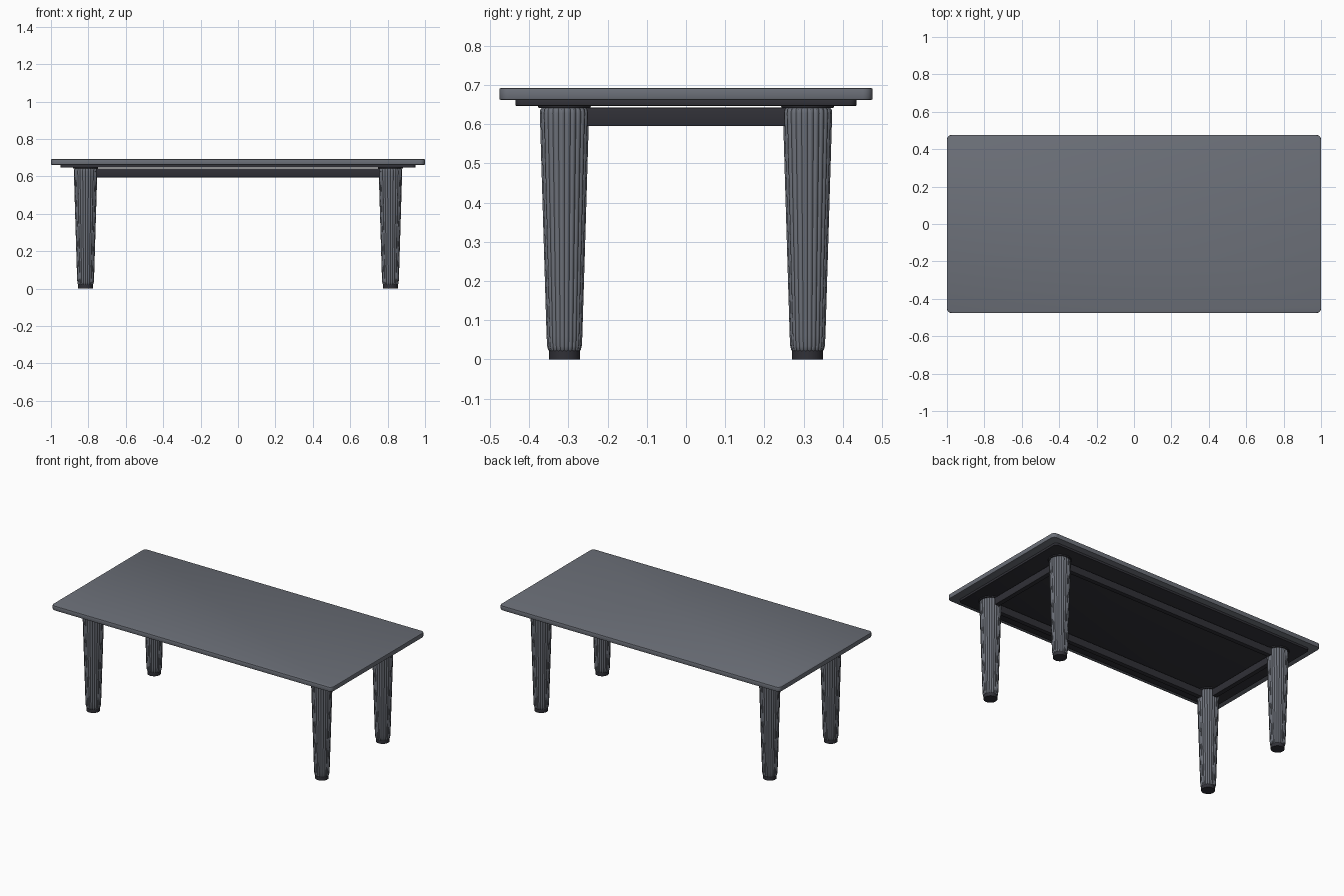
import bpy, bmesh
from math import sin, cos, pi

if "Cube" in bpy.data.objects:
    bpy.data.objects.remove(bpy.data.objects["Cube"])


def material(name, rgb):
    m = bpy.data.materials.new(name)
    m.use_nodes = True
    m.diffuse_color = (*rgb, 1)
    m.node_tree.nodes["Principled BSDF"].inputs["Base Color"].default_value = (*rgb, 1)
    return m


grey = material("slate grey", (0.15, 0.162, 0.19))
dark = material("dark charcoal", (0.03, 0.03, 0.038))


def finish(bm, name, mat):
    bmesh.ops.recalc_face_normals(bm, faces=bm.faces)
    mesh = bpy.data.meshes.new(name)
    bm.to_mesh(mesh)
    bm.free()
    mesh.materials.append(mat)
    ob = bpy.data.objects.new(name, mesh)
    bpy.context.collection.objects.link(ob)
    bpy.ops.object.select_all(action="DESELECT")
    ob.select_set(True)
    bpy.context.view_layer.objects.active = ob
    bpy.ops.object.shade_smooth_by_angle(angle=pi / 5)
    return ob


def slab(name, mat, size, centre, corner=0, edge=0):
    """Box with rounded upright corners and softened rims."""
    bm = bmesh.new()
    bmesh.ops.create_cube(bm, size=1)
    for v in bm.verts:
        v.co = [c + s * k for c, s, k in zip(centre, size, v.co)]
    if corner:
        upright = [e for e in bm.edges if abs(e.verts[0].co.z - e.verts[1].co.z) > size[2] / 2]
        bmesh.ops.bevel(bm, geom=upright, offset=corner, segments=5, profile=0.5, affect="EDGES")
    if edge:
        rims = [e for e in bm.edges if abs(e.verts[0].co.z - e.verts[1].co.z) < size[2] / 2]
        bmesh.ops.bevel(bm, geom=rims, offset=edge, segments=2, profile=0.5, affect="EDGES")
    return finish(bm, name, mat)


def turned(name, mat, x, y, profile, flutes=0, depth=0, sides=32):
    """Closed upright turned form from (radius, z) rings, optionally fluted."""
    bm = bmesh.new()
    n = flutes * 6 if flutes else sides
    rings = []
    for r, z in profile:
        ring = []
        for i in range(n):
            a = 2 * pi * i / n
            rr = r * (1 - depth * (1 - abs(sin(flutes * a / 2)))) if flutes else r
            ring.append(bm.verts.new((x + rr * cos(a), y + rr * sin(a), z)))
        rings.append(ring)
    for lo, hi in zip(rings, rings[1:]):
        for i in range(n):
            j = (i + 1) % n
            bm.faces.new((lo[i], lo[j], hi[j], hi[i]))
    bm.faces.new(rings[0])
    bm.faces.new(rings[-1])
    return finish(bm, name, mat)


# Table top and the dark panel beneath it
slab("table_top", grey, (2, 0.952, 0.03), (0, 0, 0.677), corner=0.025, edge=0.004)
slab("under_panel", dark, (1.9, 0.87, 0.015), (0, 0, 0.6545), corner=0.02, edge=0.002)

# Legs with collar and foot
LEG_X, LEG_Y = 0.815, 0.31
leg_profile = [(0.038, 0.02), (0.042, 0.024), (0.0445, 0.034), (0.046, 0.06),
               (0.054, 0.32), (0.0625, 0.6), (0.0635, 0.628), (0.062, 0.638), (0.058, 0.642)]
for sx, side in ((1, "left"), (-1, "right")):
    for sy, end in ((-1, "front"), (1, "back")):
        x, y = sx * LEG_X, sy * LEG_Y
        tag = f"{end}_{side}"
        turned(f"{tag}_leg", grey, x, y, leg_profile, flutes=24, depth=0.06)
        turned(f"{tag}_collar", dark, x, y, [(0.066, 0.641), (0.068, 0.648)])
        turned(f"{tag}_foot", dark, x, y, [(0.04, 0), (0.04, 0.024)])

# Apron rails joining the legs, a sliver below the panel
for s, end in ((-1, "front"), (1, "back")):
    slab(f"{end}_rail", dark, (2 * LEG_X - 0.08, 0.03, 0.047), (0, s * LEG_Y, 0.6185), edge=0.002)
for s, side in ((1, "left"), (-1, "right")):
    slab(f"{side}_rail", dark, (0.03, 2 * LEG_Y - 0.08, 0.047), (s * LEG_X, 0, 0.6185), edge=0.002)
